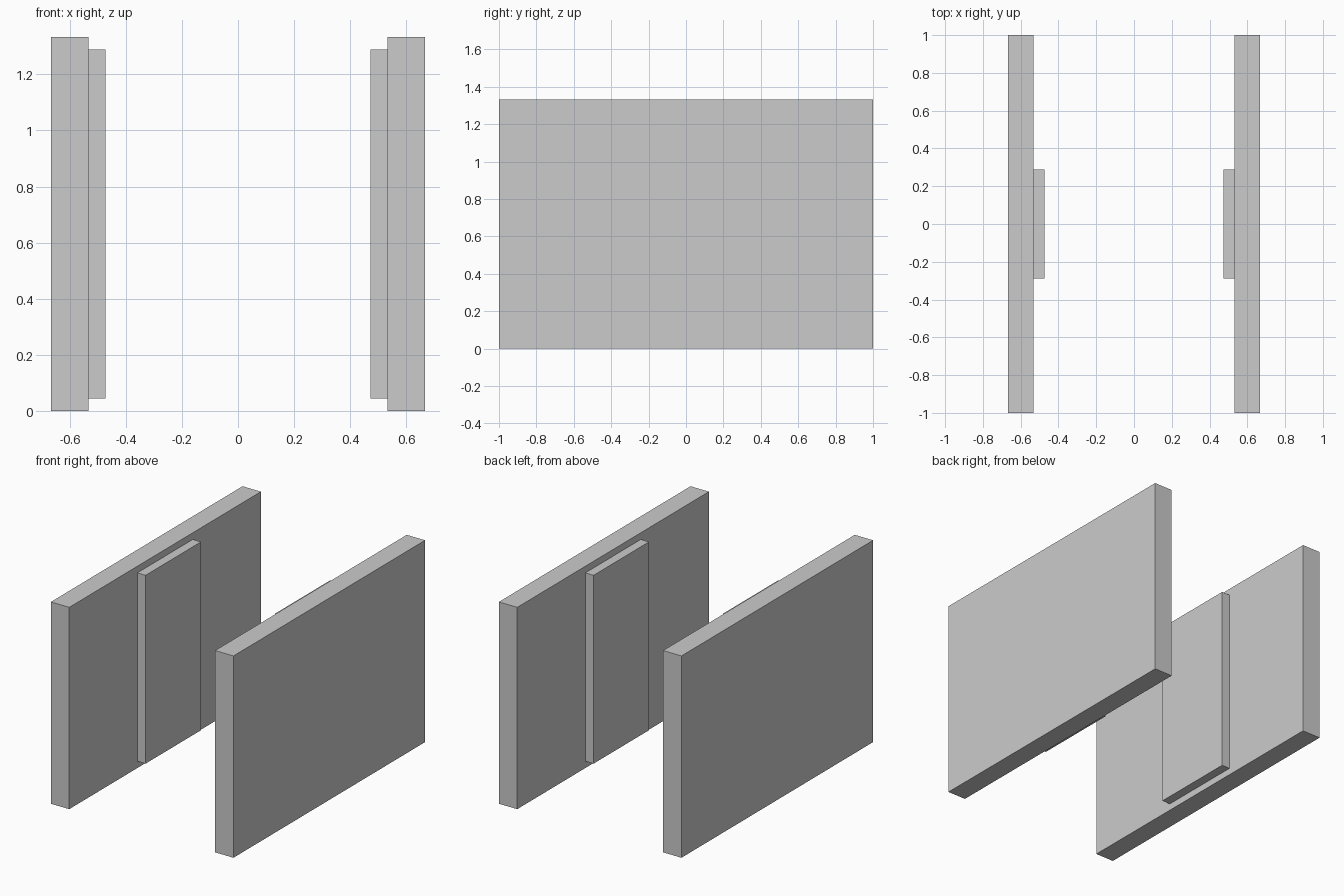
import bpy
import bmesh

if "Cube" in bpy.data.objects:
    bpy.data.objects.remove(bpy.data.objects["Cube"])


def box(name, x, y, z):
    """Axis-aligned box from (min, max) ranges."""
    mesh = bpy.data.meshes.new(name)
    bm = bmesh.new()
    bmesh.ops.create_cube(bm, size=1)
    for v in bm.verts:
        v.co = [r[0] if c < 0 else r[1] for c, r in zip(v.co, (x, y, z))]
    bm.to_mesh(mesh)
    bm.free()
    obj = bpy.data.objects.new(name, mesh)
    bpy.context.collection.objects.link(obj)


for side, s in (("left", -1), ("right", 1)):
    # Thick side wall
    box(f"{side}_wall", sorted((s * 0.533, s * 0.667)), (-1, 1), (0, 1.333))
    # Raised panel on the inner face
    box(f"{side}_inner_panel", sorted((s * 0.473, s * 0.533)),
        (-0.289, 0.289), (0.045, 1.289))
